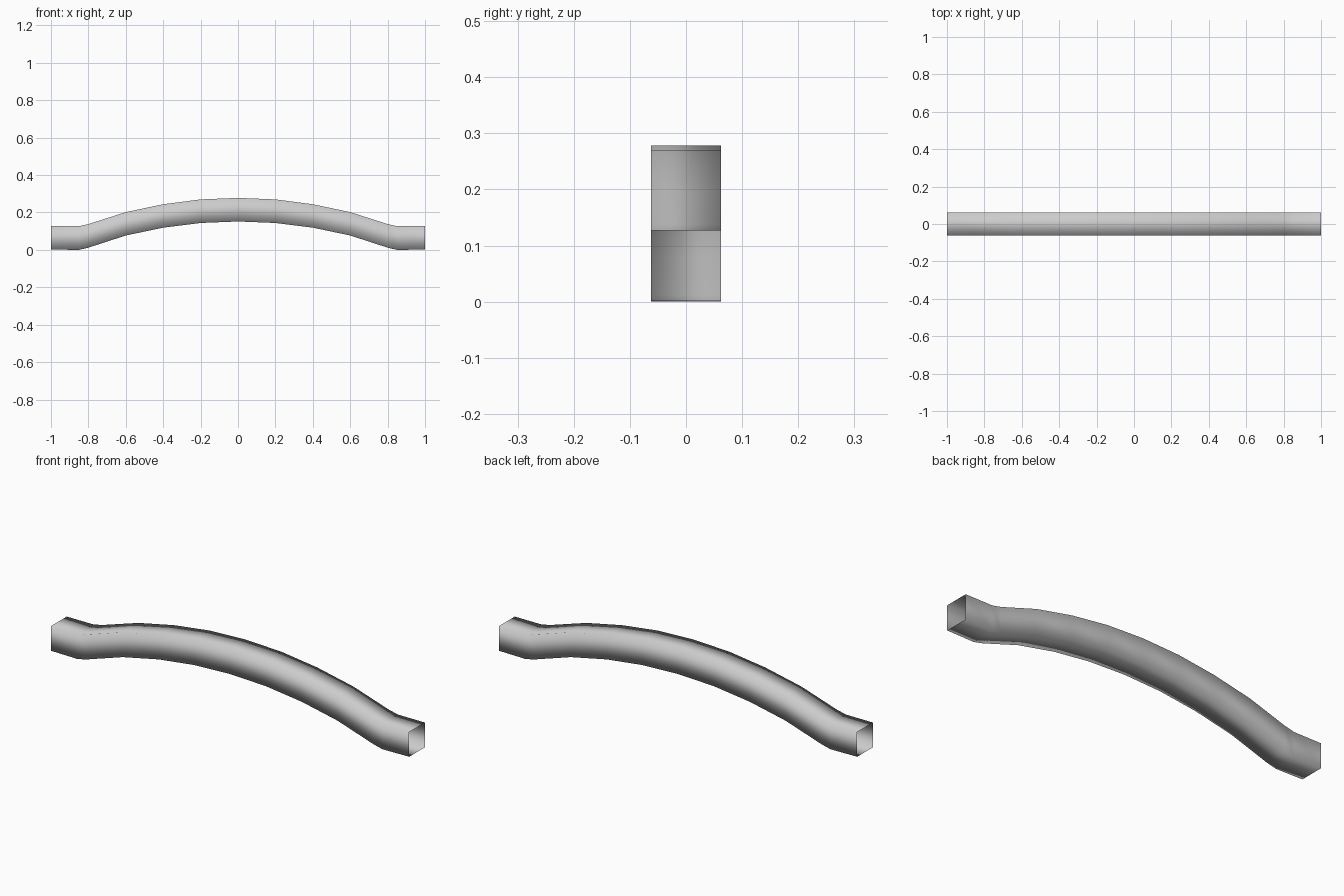
import bpy

if "Cube" in bpy.data.objects:
    bpy.data.objects.remove(bpy.data.objects["Cube"])

HALF_W = 0.0625

# Half profile of the arch: x, underside z, top z
half = [
    (0.00, 0.152, 0.278),
    (0.20, 0.144, 0.270),
    (0.40, 0.119, 0.244),
    (0.60, 0.077, 0.202),
    (0.80, 0.012, 0.138),
    (0.85, 0.000, 0.127),
    (1.00, 0.002, 0.127),
]
stations = [(-x, lo, hi) for x, lo, hi in reversed(half[1:])] + half

# Square cross-section ring at every station
verts = []
for x, lo, hi in stations:
    verts += [(x, -HALF_W, lo), (x, HALF_W, lo), (x, HALF_W, hi), (x, -HALF_W, hi)]

# Side walls only: both ends of the tube stay open
faces = []
for s in range(len(stations) - 1):
    a, b = 4 * s, 4 * s + 4
    for i in range(4):
        j = (i + 1) % 4
        faces.append((a + i, a + j, b + j, b + i))

mesh = bpy.data.meshes.new("arched_bar")
mesh.from_pydata(verts, [], faces)
mesh.update()
bar = bpy.data.objects.new("arched_bar", mesh)
bpy.context.collection.objects.link(bar)

# Soft shading runs around the corners of the bar
for p in mesh.polygons:
    p.use_smooth = True

# Point the walls outward
import bmesh
bm = bmesh.new()
bm.from_mesh(mesh)
bmesh.ops.recalc_face_normals(bm, faces=bm.faces)
top = max(bm.faces, key=lambda f: f.calc_center_median().z)
if top.normal.z < 0:
    bmesh.ops.reverse_faces(bm, faces=bm.faces)
bm.to_mesh(mesh)
bm.free()
